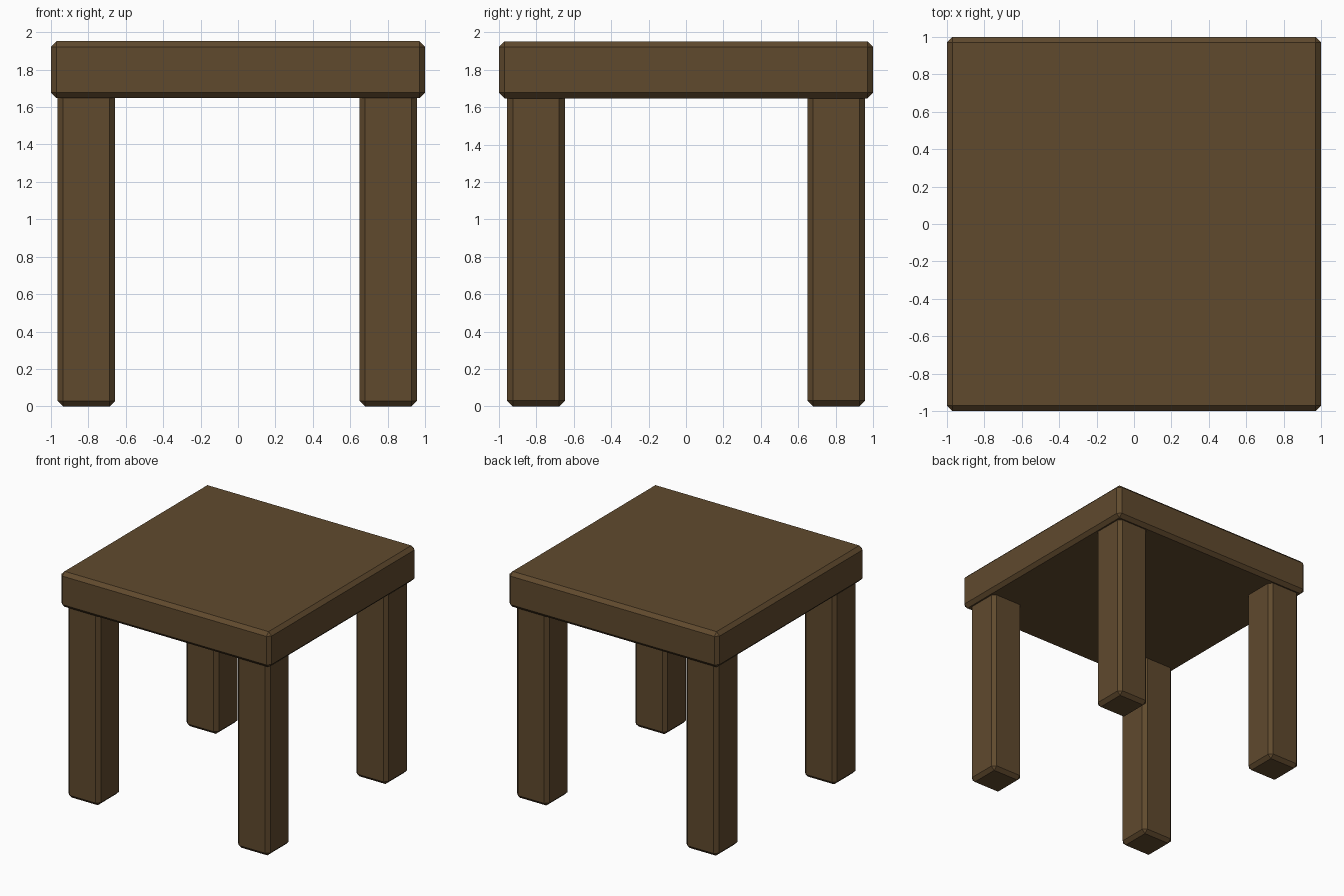
import bpy

if "Cube" in bpy.data.objects:
    bpy.data.objects.remove(bpy.data.objects["Cube"])

wood = bpy.data.materials.new("dark brown wood")
wood.diffuse_color = (0.117, 0.068, 0.027, 1.0)
wood.use_nodes = True
wood.node_tree.nodes["Principled BSDF"].inputs["Base Color"].default_value = wood.diffuse_color


def chamfered_box(name, x, y, z0, z1, width, chamfer=0.03):
    """Square block from z0 to z1 with flat chamfered edges."""
    bpy.ops.mesh.primitive_cube_add(size=1, location=(x, y, (z0 + z1) / 2))
    ob = bpy.context.object
    ob.name = name
    ob.scale = (width, width, z1 - z0)
    bpy.ops.object.transform_apply(location=False, rotation=False, scale=True)
    bevel = ob.modifiers.new("chamfer", "BEVEL")
    bevel.width = chamfer
    bevel.segments = 1
    ob.data.materials.append(wood)
    return ob


# Table top
chamfered_box("table_top", 0, 0, 1.647, 1.952, 2.0)

# Four legs, their upper ends sunk into the top
for side, x in (("left", -0.81), ("right", 0.803)):
    for end, y in (("front", -0.802), ("back", 0.804)):
        chamfered_box(f"{end}_{side}_leg", x, y, 0, 1.70, 0.308)
